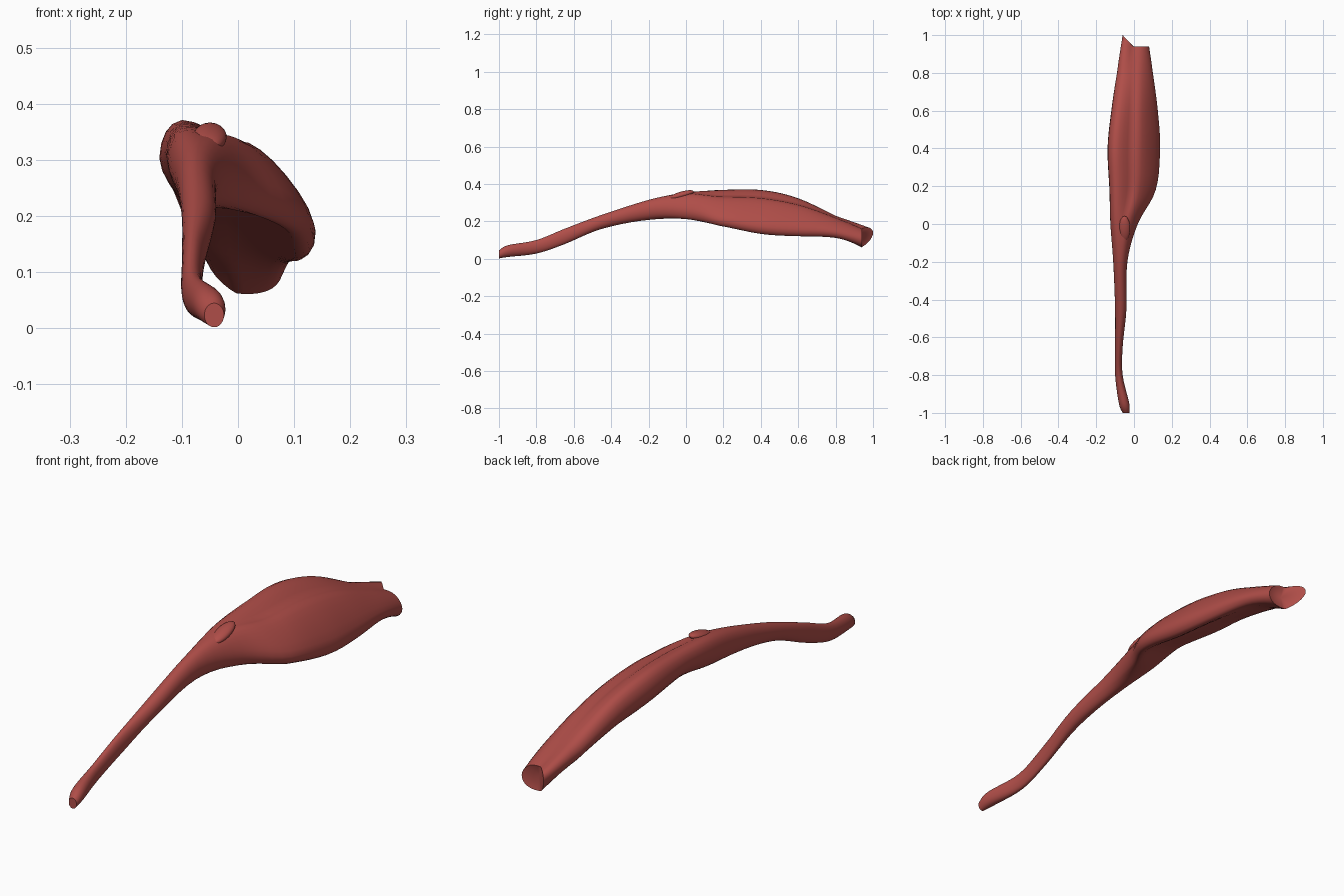
import bpy
import bmesh
import math
from mathutils import Vector, Matrix

default_cube = bpy.data.objects.get("Cube")
if default_cube:
    bpy.data.objects.remove(default_cube)

# Single flesh-red material
red = bpy.data.materials.new("muscle red")
red.use_nodes = True
red_colour = (0.43, 0.075, 0.065, 1)
red.diffuse_color = red_colour
red.node_tree.nodes["Principled BSDF"].inputs["Base Color"].default_value = red_colour

# Stations along the strap: y, left, right, bottom, top, belly amount
STATIONS = [
    (-1, -.06, -.025, .002, .045, 0),
    (-.95, -.08, -.025, .01, .073, 0),
    (-.8, -.1, -.06, .028, .1, 0),
    (-.65, -.1, -.06, .078, .16, 0),
    (-.45, -.1, -.04, .16, .235, 0),
    (-.2, -.11, -.035, .208, .315, 0),
    (0, -.125, .02, .2, .362, .45),
    (.18, -.13, .115, .178, .368, 1),
    (.4, -.14, .138, .135, .368, 1),
    (.6, -.12, .126, .12, .325, .95),
    (.8, -.09, .1, .105, .235, .65),
    (.94, -.06, .08, .057, .165, .15),
]

# Belly section inside a unit box, clockwise from the left edge
BELLY = [
    (0, .72), (.04, .91), (.14, 1), (.3, .94), (.45, .82), (.58, .81),
    (.74, .66), (.91, .4), (1, .17), (.96, .02), (.87, 0), (.7, .14),
    (.5, .26), (.33, .32), (.17, .4), (.05, .56),
]


def spline(a, b, c, d, t):
    """Smooth interpolation between b and c for tuples of any length."""
    return tuple(
        q + t / 2 * (r - p + t * (2 * p - 5 * q + 4 * r - s + t * (3 * (q - r) + s - p)))
        for p, q, r, s in zip(a, b, c, d)
    )


def refine(points, steps, closed):
    """Subdivide a path, either wrapping around or clamped at its ends."""
    count = len(points)

    def pick(index):
        return points[index % count if closed else max(0, min(count - 1, index))]

    result = []
    for i in range(count if closed else count - 1):
        for step in range(steps):
            neighbours = [pick(i + offset) for offset in (-1, 0, 1, 2)]
            result.append(spline(*neighbours, step / steps))
    if not closed:
        result.append(points[-1])
    return result


def make_object(name, bm):
    """Turn a bmesh into a smooth red object."""
    bmesh.ops.recalc_face_normals(bm, faces=bm.faces[:])
    mesh = bpy.data.meshes.new(name)
    bm.to_mesh(mesh)
    bm.free()
    mesh.materials.append(red)
    obj = bpy.data.objects.new(name, mesh)
    bpy.context.collection.objects.link(obj)
    bpy.ops.object.select_all(action="DESELECT")
    obj.select_set(True)
    bpy.context.view_layer.objects.active = obj
    bpy.ops.object.shade_smooth_by_angle(angle=math.radians(50))


def close_end(bm, ring, depth):
    """Cap a ring with a fan whose centre is pushed along y."""
    centre = sum((v.co for v in ring), Vector()) / len(ring)
    hub = bm.verts.new(centre + Vector((0, depth, 0)))
    for a, b in zip(ring, ring[1:] + ring[:1]):
        bm.faces.new((a, b, hub))


# Muscle body: oval tendon blending into the wedge-shaped belly
section = refine(BELLY, 2, True)
bm = bmesh.new()
rings = []
for y, left, right, bottom, top, belly in refine(STATIONS, 5, False):
    belly = max(0, min(1, belly))
    flare = max(0, y - .8) / .14
    ring = []
    for i, (u, v) in enumerate(section):
        angle = math.tau * i / len(section)
        oval_u = .5 - .5 * math.cos(angle)
        oval_v = .5 + .5 * math.sin(angle)
        u = oval_u + (u - oval_u) * belly
        v = oval_v + (v - oval_v) * belly
        # The far end runs into a pointed upper corner on its left
        reach = .06 * flare * max(0, 1 - 2.5 * u)
        ring.append(bm.verts.new((
            left + (right - left) * u,
            y + reach,
            bottom + (top - bottom) * v + reach * .4,
        )))
    rings.append(ring)

for near, far in zip(rings, rings[1:]):
    for i in range(len(near)):
        j = (i + 1) % len(near)
        bm.faces.new((near[i], near[j], far[j], far[i]))
close_end(bm, rings[0], 0)
close_end(bm, rings[-1], -.03)
make_object("muscle_body", bm)

# Small raised knob where the tendon meets the belly
bm = bmesh.new()
bmesh.ops.create_icosphere(bm, subdivisions=3, radius=1)
placement = (
    Matrix.Translation((-.05, -.025, .341))
    @ Matrix.Rotation(math.radians(16), 4, "X")
    @ Matrix.Diagonal((.03, .07, .018, 1))
)
bmesh.ops.transform(bm, matrix=placement, verts=bm.verts[:])
make_object("tendon_knob", bm)
